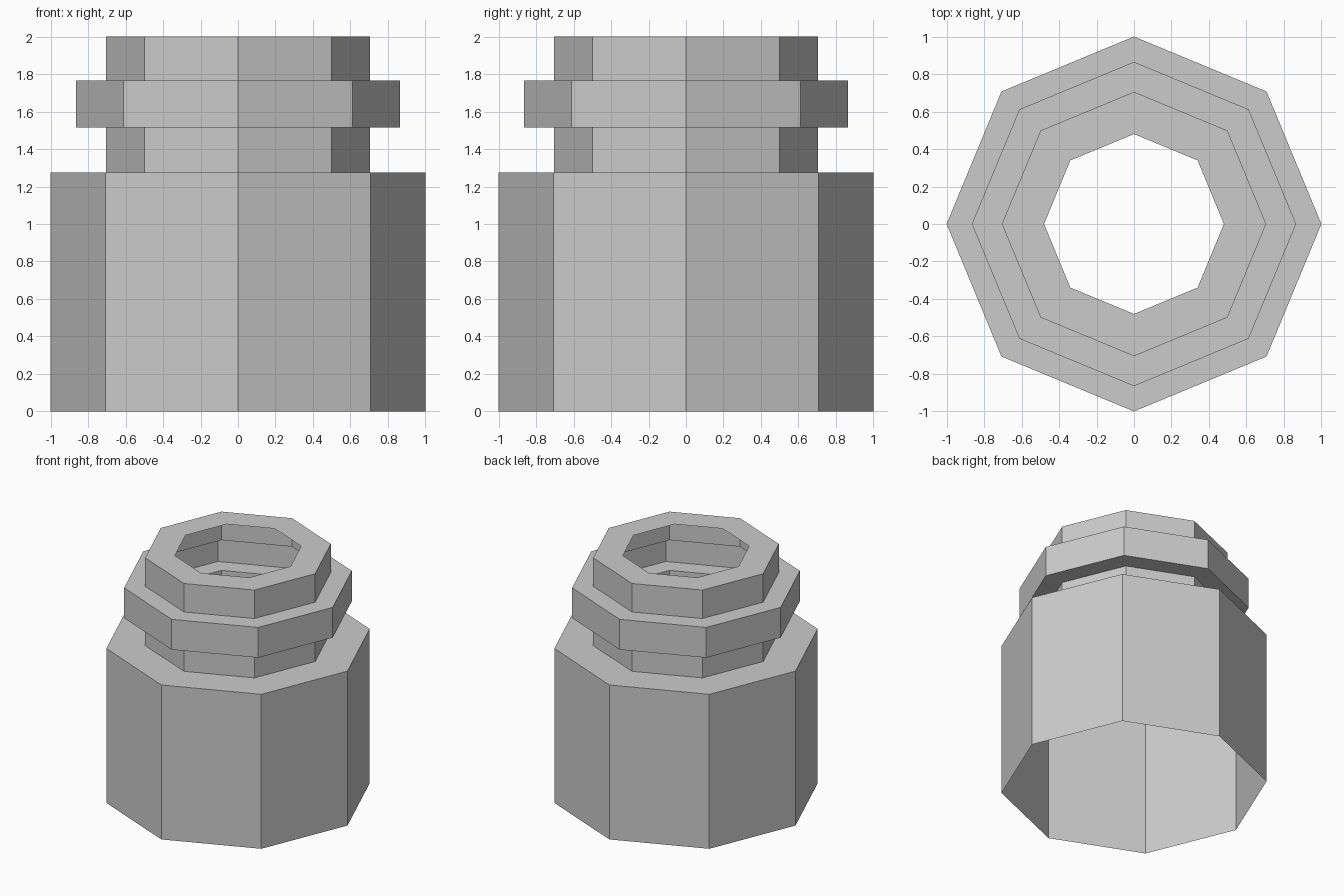
import bpy
import bmesh
from math import cos, sin, pi

cube = bpy.data.objects.get("Cube")
if cube:
    bpy.data.objects.remove(cube, do_unlink=True)

SIDES = 8
BODY_R, NECK_R, FLANGE_R, HOLE_R = 1.0, 0.705, 0.865, 0.48

# Flat grey for the whole shell
grey = bpy.data.materials.new("plain_grey")
grey.use_nodes = True
colour = (0.6, 0.6, 0.6, 1)
grey.diffuse_color = colour
grey.node_tree.nodes["Principled BSDF"].inputs["Base Color"].default_value = colour


def lathe(name, profile):
    """Turn a (radius, height) profile into an open eight-sided shell."""
    bm = bmesh.new()
    rings = [[bm.verts.new((r * cos(2 * pi * i / SIDES), r * sin(2 * pi * i / SIDES), z))
              for i in range(SIDES)] for r, z in profile]
    for low, high in zip(rings, rings[1:]):
        for i in range(SIDES):
            j = (i + 1) % SIDES
            bm.faces.new((low[i], low[j], high[j], high[i]))
    mesh = bpy.data.meshes.new(name)
    bm.to_mesh(mesh)
    bm.free()
    mesh.materials.append(grey)
    obj = bpy.data.objects.new(name, mesh)
    bpy.context.collection.objects.link(obj)
    return obj


# Wide body, open underneath, with its shoulder
lathe("body", [(BODY_R, 0), (BODY_R, 1.275), (NECK_R, 1.275)])
# Neck between shoulder and flange
lathe("neck", [(NECK_R, 1.275), (NECK_R, 1.515)])
# Hollow flange
lathe("flange", [(NECK_R, 1.515), (FLANGE_R, 1.515), (FLANGE_R, 1.765), (NECK_R, 1.765)])
# Upper collar with the rim around the open hole
lathe("collar", [(NECK_R, 1.765), (NECK_R, 2), (HOLE_R, 2)])
